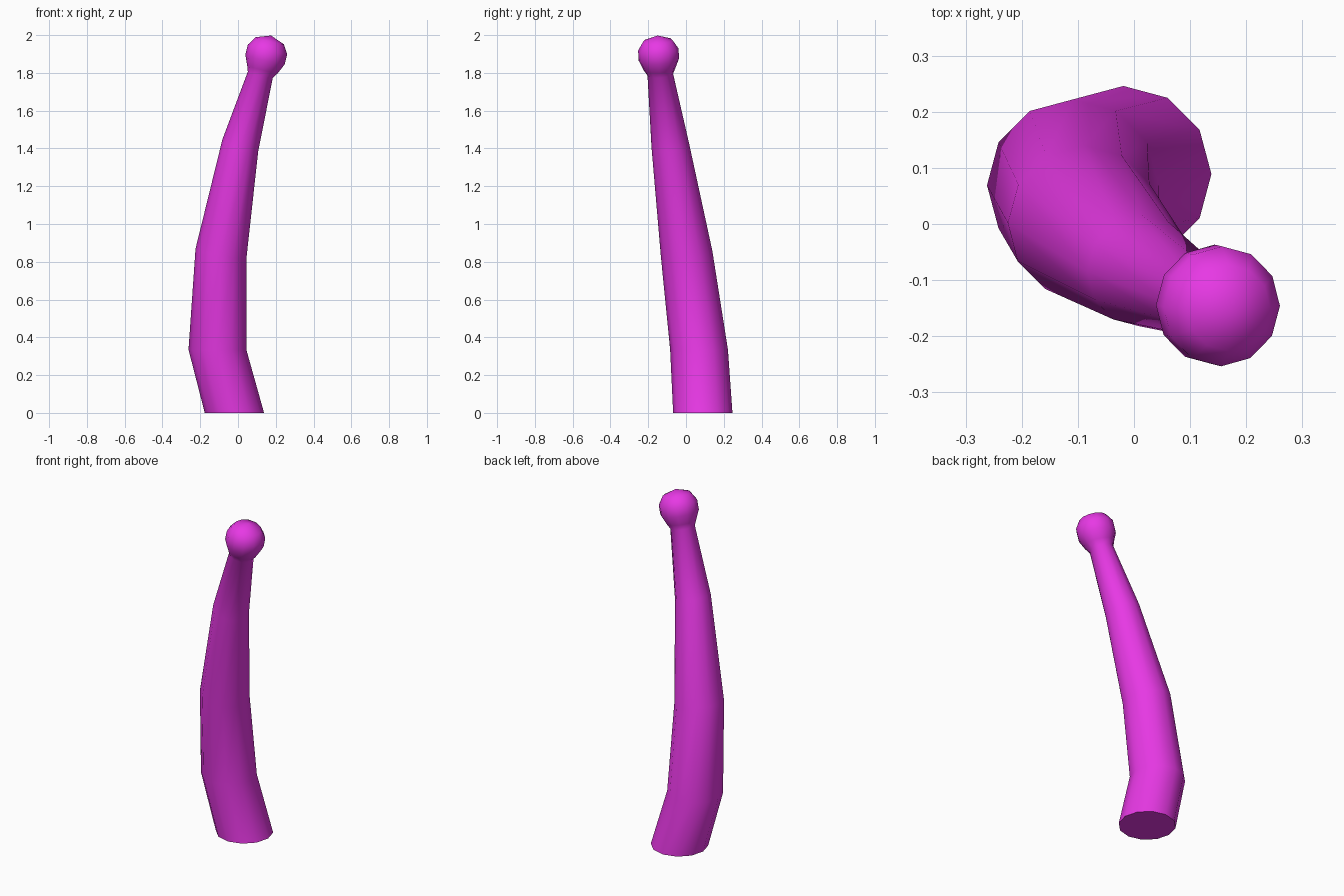
import bpy, bmesh
from math import cos, sin, tau
from mathutils import Vector

if "Cube" in bpy.data.objects:
    bpy.data.objects.remove(bpy.data.objects["Cube"])

SIDES = 12
# each ring: centre, radius, axis direction
rings = [
    ((-0.019, 0.089, 0.0), 0.157, (0, 0, 1)),
    ((-0.109, 0.069, 0.335), 0.153, (0, 0, 1)),
    ((-0.090, 0.003, 0.845), 0.137, (0.18, -0.10, 1)),
    ((0.012, -0.083, 1.415), 0.100, (0.34, -0.12, 1)),
    ((0.118, -0.136, 1.79), 0.068, (0.25, -0.08, 1)),
]
# knob rings: distance along the knob axis from its centre, radius
knob_centre = Vector((0.149, -0.145, 1.895))
knob_axis = Vector((0.25, -0.06, 1)).normalized()
for t, r in [(-0.078, 0.084), (-0.025, 0.107), (0.03, 0.107), (0.078, 0.077)]:
    rings.append((knob_centre + knob_axis * t, r, knob_axis))


def add_ring(bm, centre, radius, axis):
    turn = Vector((0, 0, 1)).rotation_difference(Vector(axis))
    return [bm.verts.new(Vector(centre) + turn @ Vector(
        (radius * cos(tau * i / SIDES), radius * sin(tau * i / SIDES), 0)))
        for i in range(SIDES)]


# curved tapering stalk running into the round knob
bm = bmesh.new()
loops = [add_ring(bm, *ring) for ring in rings]
for low, high in zip(loops, loops[1:]):
    for i in range(SIDES):
        j = (i + 1) % SIDES
        bm.faces.new((low[i], low[j], high[j], high[i]))

# flat foot and domed tip
bm.faces.new(loops[0][::-1])
tip = bm.verts.new(knob_centre + knob_axis * 0.106)
for i in range(SIDES):
    bm.faces.new((loops[-1][i], loops[-1][(i + 1) % SIDES], tip))

mesh = bpy.data.meshes.new("knobbed_stalk")
bm.to_mesh(mesh)
bm.free()
stalk = bpy.data.objects.new("knobbed_stalk", mesh)
bpy.context.collection.objects.link(stalk)

# magenta material
magenta = bpy.data.materials.new("magenta")
magenta.diffuse_color = (0.80, 0.04, 0.78, 1)
magenta.use_nodes = True
magenta.node_tree.nodes["Principled BSDF"].inputs["Base Color"].default_value = magenta.diffuse_color
mesh.materials.append(magenta)

# smooth sides, crisp foot edge
bpy.context.view_layer.objects.active = stalk
stalk.select_set(True)
bpy.ops.object.shade_smooth_by_angle(angle=1.1)
